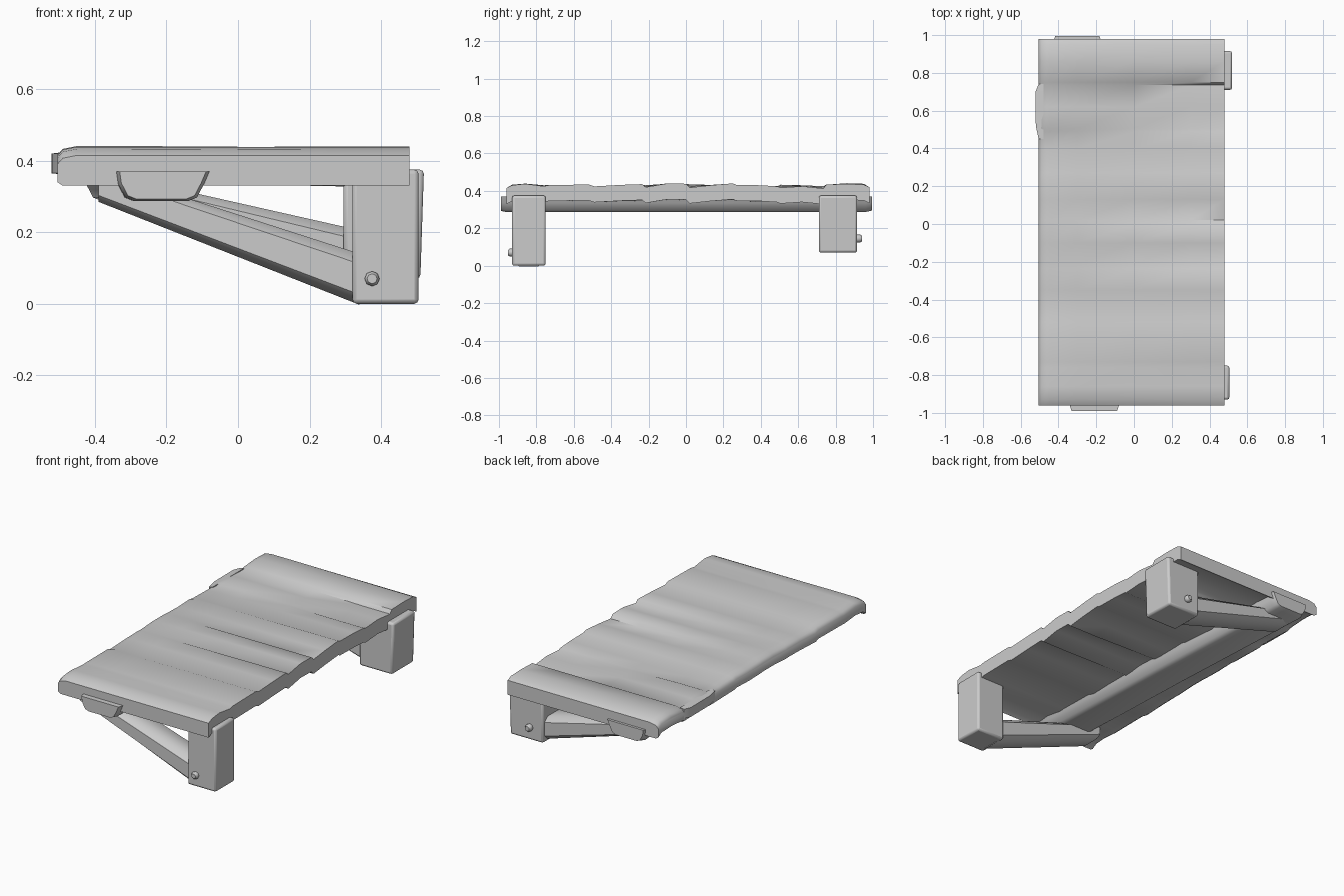
import bpy, bmesh, math
from mathutils import Vector

cube = bpy.data.objects.get("Cube")
if cube:
    bpy.data.objects.remove(cube, do_unlink=True)

GREY = (0.6, 0.6, 0.6, 1)
mat = bpy.data.materials.new("plain_grey")
mat.use_nodes = True
mat.diffuse_color = GREY
mat.node_tree.nodes["Principled BSDF"].inputs["Base Color"].default_value = GREY


def loft(name, rings, bevel=0.0, angle=40):
    """Skin a list of equal-length closed rings and cap both ends."""
    bm = bmesh.new()
    loops = [[bm.verts.new(p) for p in ring] for ring in rings]
    n = len(loops[0])
    for a, b in zip(loops, loops[1:]):
        for i in range(n):
            j = (i + 1) % n
            bm.faces.new((a[i], a[j], b[j], b[i]))
    bm.faces.new(loops[0])
    bm.faces.new(loops[-1])
    bmesh.ops.recalc_face_normals(bm, faces=bm.faces)
    mesh = bpy.data.meshes.new(name)
    bm.to_mesh(mesh)
    bm.free()
    obj = bpy.data.objects.new(name, mesh)
    bpy.context.collection.objects.link(obj)
    mesh.materials.append(mat)
    if bevel:
        mod = obj.modifiers.new("soft_edges", "BEVEL")
        mod.width, mod.segments, mod.limit_method = bevel, 2, "ANGLE"
    bpy.ops.object.select_all(action="DESELECT")
    obj.select_set(True)
    bpy.context.view_layer.objects.active = obj
    bpy.ops.object.shade_smooth_by_angle(angle=math.radians(angle))
    return obj


# Worn plank top: (y, height at the outer edge, height at the wall edge)
PLANKS = [(-0.96, .415, .415), (-0.93, .433, .43), (-0.86, .439, .438),
          (-0.76, .43, .425), (-0.73, .431, .431), (-0.52, .433, .434),
          (-0.49, .424, .424), (-0.35, .43, .432), (-0.235, .432, .436),
          (-0.215, .43, .42), (-0.1, .437, .44), (0.0, .437, .438),
          (0.02, .435, .418), (0.13, .432, .43), (0.25, .436, .44),
          (0.27, .431, .432), (0.4, .428, .43), (0.49, .426, .424),
          (0.505, .433, .417), (0.62, .43, .425), (0.735, .425, .413),
          (0.75, .433, .434), (0.86, .441, .437), (0.95, .438, .434),
          (0.98, .42, .42)]


def slab_ring(x, drop, thin):
    t = min(max((x + 0.3) / 0.6, 0), 1)
    top = [Vector((x, y, a + (b - a) * t - drop)) for y, a, b in PLANKS]
    under = [Vector((x, p.y, p.z - 0.085 + drop + thin)) for p in reversed(top)]
    return top + under


loft("plank_top", [slab_ring(x, d, k) for x, d, k in
                   ((-0.505, .025, .01), (-0.49, .008, .0), (-0.45, 0, 0), (-0.3, 0, 0),
                    (0, 0, 0), (0.3, 0, 0), (0.48, 0, 0))], angle=50)

# Chipped bulge on the outer edge
loft("edge_chip", [[(x, y, z) for x, z in ((-0.48, .36), (-0.48, .425), (w, .42), (w, .365))]
                   for y, w in ((0.45, -0.505), (0.52, -0.52), (0.7, -0.522), (0.74, -0.505))])


# Long bearer under the planks, skewed a little, with rounded lower edges
def bearer_ring(y, shift, s=1.0):
    shape = ((-.13, .37), (-.125, .335), (-.105, .297), (-.08, .287),
             (.07, .287), (.095, .297), (.115, .335), (.13, .37))
    return [(x * s + shift, y, .37 - (.37 - z) * s) for x, z in shape]


loft("bearer", [bearer_ring(y, c, s) for y, c, s in
                ((-0.99, -0.21, .93), (-0.96, -0.21, 1), (0, -0.25, 1),
                 (0.96, -0.3, 1), (0.995, -0.3, .9))], angle=50)


def post(name, y0, y1, x0, x1, z0, lean):
    rings = []
    for z, dx in ((z0, 0), (0.375, lean)):
        rings.append([(x0, y0, z), (x1 + dx, y0, z), (x1 + dx, y1, z), (x0, y1, z)])
    return loft(name, rings, 0.012, 40)


def brace(name, y0, y1, low, high):
    """Rounded diagonal; low and high are (x, bottom z, top z)."""
    rings = []
    for x, zb, zt in (low, high):
        cy, cz, hy, hz = (y0 + y1) / 2, (zb + zt) / 2, (y1 - y0) / 2, (zt - zb) / 2
        rings.append([(x, cy + hy * u, cz + hz * v) for u, v in
                      ((-1, -.6), (-.65, -1), (.65, -1), (1, -.6),
                       (1, .6), (.65, 1), (-.65, 1), (-1, .6))])
    return loft(name, rings, angle=50)


def peg(name, x, y, z):
    rings = [[(x + r * math.cos(k * math.pi / 4), y + d, z + r * math.sin(k * math.pi / 4))
              for k in range(8)] for d, r in ((-.022, .014), (-.012, .021), (.012, .021), (.022, .014))]
    return loft(name, rings)


# Two wall brackets, the rear one shorter
post("front_post", -0.93, -0.75, 0.32, 0.505, 0.0, 0.0)
brace("front_brace", -0.92, -0.76, (0.34, -0.003, 0.14), (-0.39, 0.285, 0.475 - 0.1))
peg("front_peg", 0.375, -0.93, 0.07)
post("rear_post", 0.71, 0.915, 0.295, 0.51, 0.07, 0.01)
brace("rear_brace", 0.73, 0.90, (0.32, 0.075, 0.21), (-0.39, 0.29, 0.37))
peg("rear_peg", 0.38, 0.92, 0.145)
